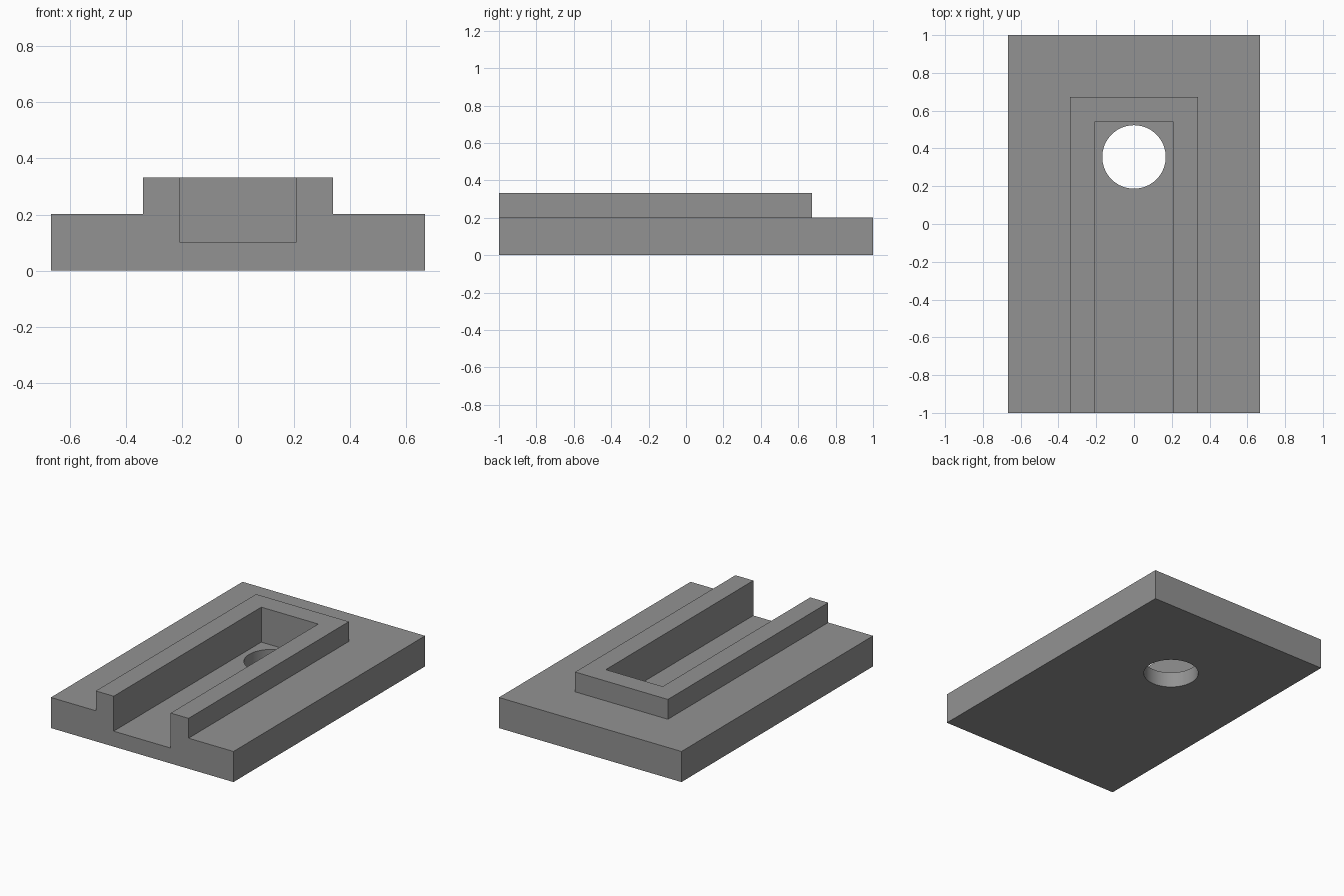
import bpy

if "Cube" in bpy.data.objects:
    bpy.data.objects.remove(bpy.data.objects["Cube"])

grey = bpy.data.materials.new("grey")
grey.diffuse_color = (0.29, 0.29, 0.29, 1)
grey.use_nodes = True
grey.node_tree.nodes["Principled BSDF"].inputs["Base Color"].default_value = grey.diffuse_color


def box(name, x, y0, y1, z0, z1):
    """Box symmetric in x, spanning the given y and z ranges."""
    bpy.ops.mesh.primitive_cube_add(size=1, location=(0, (y0 + y1) / 2, (z0 + z1) / 2))
    ob = bpy.context.object
    ob.name = name
    ob.scale = (2 * x, y1 - y0, z1 - z0)
    bpy.ops.object.transform_apply(location=True, rotation=False, scale=True)
    ob.data.materials.append(grey)
    return ob


def combine(target, other, operation):
    """Apply a boolean and remove the helper."""
    mod = target.modifiers.new(operation.lower(), 'BOOLEAN')
    mod.operation = operation
    mod.solver = 'EXACT'
    mod.object = other
    bpy.ops.object.select_all(action='DESELECT')
    bpy.context.view_layer.objects.active = target
    target.select_set(True)
    bpy.ops.object.modifier_apply(modifier=mod.name)
    bpy.data.objects.remove(other, do_unlink=True)


# Base plate with the raised block on top
plate = box("slotted_plate", 0.667, -1, 1, 0, 0.202)
combine(plate, box("raised_block", 0.339, -1, 0.673, 0.1, 0.333), 'UNION')

# Channel open at the front
combine(plate, box("channel_cutter", 0.208, -1.2, 0.54, 0.102, 0.6), 'DIFFERENCE')

# Round hole through the channel floor
bpy.ops.mesh.primitive_cylinder_add(vertices=64, radius=0.168, depth=1, location=(0, 0.355, 0))
hole = bpy.context.object
hole.data.materials.append(grey)
combine(plate, hole, 'DIFFERENCE')

# Smooth hole wall, crisp edges elsewhere
bpy.ops.object.shade_smooth_by_angle(angle=0.52)
